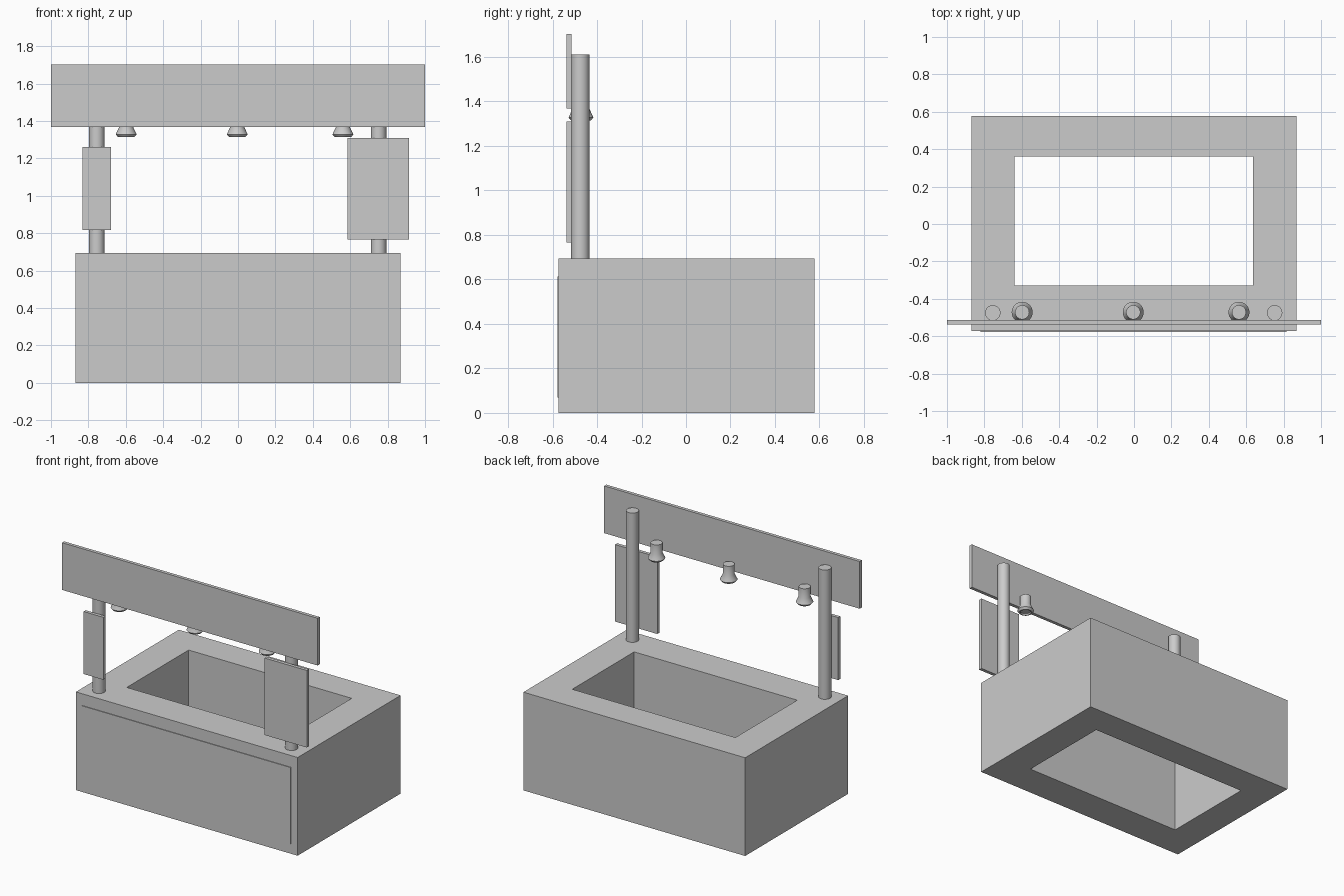
import bpy, bmesh
from math import cos, sin, pi

if "Cube" in bpy.data.objects:
    bpy.data.objects.remove(bpy.data.objects["Cube"])


def mesh_object(name, bm):
    bmesh.ops.recalc_face_normals(bm, faces=bm.faces[:])
    me = bpy.data.meshes.new(name)
    bm.to_mesh(me)
    bm.free()
    ob = bpy.data.objects.new(name, me)
    bpy.context.collection.objects.link(ob)
    return ob


def box(name, x0, x1, y0, y1, z0, z1):
    bm = bmesh.new()
    bmesh.ops.create_cube(bm, size=1)
    for v in bm.verts:
        v.co = (x1 if v.co.x > 0 else x0,
                y1 if v.co.y > 0 else y0,
                z1 if v.co.z > 0 else z0)
    return mesh_object(name, bm)


def lathe(name, x, y, profile, sides=32):
    """Closed turned solid from (radius, z) rings, capped at both ends."""
    bm = bmesh.new()
    rings = [[bm.verts.new((x + r * cos(2 * pi * i / sides),
                            y + r * sin(2 * pi * i / sides), z))
              for i in range(sides)] for r, z in profile]
    for a, b in zip(rings, rings[1:]):
        for i in range(sides):
            j = (i + 1) % sides
            bm.faces.new((a[i], a[j], b[j], b[i]))
    bm.faces.new(rings[0])
    bm.faces.new(rings[-1])
    ob = mesh_object(name, bm)
    bpy.ops.object.select_all(action='DESELECT')
    ob.select_set(True)
    bpy.context.view_layer.objects.active = ob
    bpy.ops.object.shade_smooth_by_angle(angle=0.5)
    return ob


def frame(name, outer, inner, z0, z1):
    """Rectangular ring, open through the middle."""
    bm = bmesh.new()

    def loop(rect, z):
        x0, x1, y0, y1 = rect
        return [bm.verts.new((x, y, z)) for x, y in
                ((x0, y0), (x1, y0), (x1, y1), (x0, y1))]
    loops = [loop(outer, z0), loop(outer, z1), loop(inner, z1), loop(inner, z0)]
    for k in range(4):
        a, b = loops[k], loops[(k + 1) % 4]
        for i in range(4):
            j = (i + 1) % 4
            bm.faces.new((a[i], a[j], b[j], b[i]))
    return mesh_object(name, bm)


# Counter with open middle and thin front panel
frame("counter", (-0.868, 0.868, -0.573, 0.578),
      (-0.64, 0.637, -0.33, 0.362), 0, 0.695)
box("front_panel", -0.82, 0.815, -0.578, -0.570, 0.07, 0.612)

# Posts
for side, x in (("left", -0.755), ("right", 0.752)):
    lathe(side + "_post", x, -0.475, [(0.041, 0.69), (0.041, 1.61)])

# Sign boards
box("header_board", -1, 1, -0.538, -0.514, 1.368, 1.702)
box("left_board", -0.832, -0.678, -0.538, -0.514, 0.818, 1.26)
box("right_board", 0.585, 0.915, -0.538, -0.514, 0.765, 1.31)

# Lamps: turned body with flared shade and recessed underside
for i, x in enumerate((-0.598, -0.004, 0.561)):
    lathe(f"lamp_{i + 1}", x, -0.472,
          [(0.038, 1.435), (0.038, 1.366), (0.056, 1.328),
           (0.044, 1.314), (0.036, 1.314), (0.034, 1.324)])
